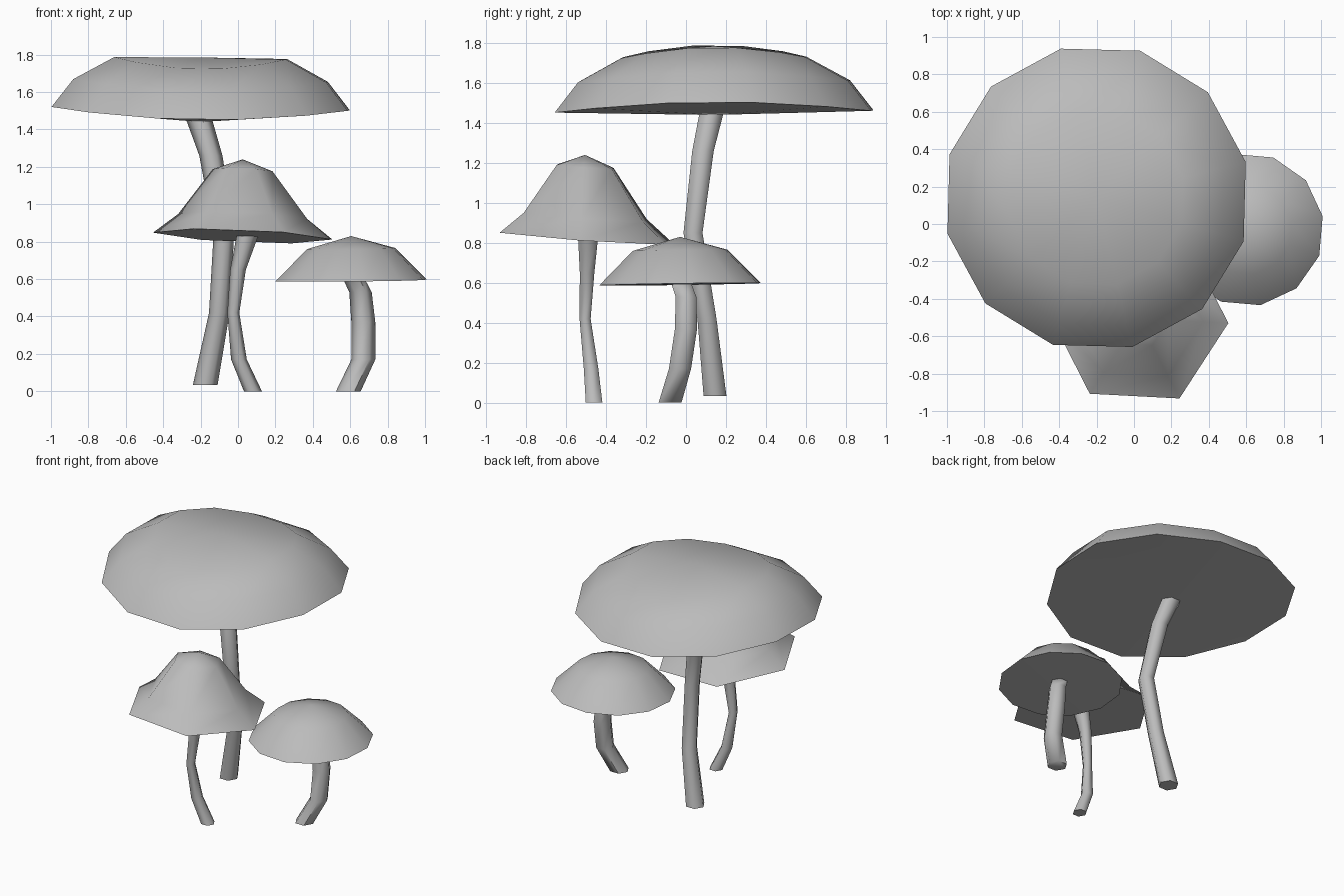
import bpy, bmesh
from math import cos, sin, radians, tau
from mathutils import Vector

cube = bpy.data.objects.get("Cube")
if cube:
    bpy.data.objects.remove(cube)

grey = bpy.data.materials.new("mushroom grey")
grey.use_nodes = True
tone = (0.5, 0.5, 0.5, 1)
grey.diffuse_color = tone
grey.node_tree.nodes["Principled BSDF"].inputs["Base Color"].default_value = tone


def finish(bm, name, angle):
    bmesh.ops.recalc_face_normals(bm, faces=bm.faces)
    mesh = bpy.data.meshes.new(name)
    bm.to_mesh(mesh)
    bm.free()
    mesh.materials.append(grey)
    obj = bpy.data.objects.new(name, mesh)
    bpy.context.scene.collection.objects.link(obj)
    bpy.ops.object.select_all(action='DESELECT')
    obj.select_set(True)
    bpy.context.view_layer.objects.active = obj
    bpy.ops.object.shade_smooth_by_angle(angle=radians(angle))


def bridge(bm, rings):
    for low, high in zip(rings, rings[1:]):
        for i in range(len(low)):
            j = (i + 1) % len(low)
            bm.faces.new((low[i], low[j], high[j], high[i]))


def fan(bm, ring, point):
    tip = bm.verts.new(point)
    for i, v in enumerate(ring):
        bm.faces.new((v, ring[(i + 1) % len(ring)], tip))


def cap(name, center, sides, turn, profile, apex, under, tilt=(0, 0), saddle=0, angle=50):
    """Lathe a (radius, height) profile; the rim tilts and sags like a saddle."""
    bm = bmesh.new()
    cx, cy = center
    rings = []
    for r, z in profile:
        ring = []
        for i in range(sides):
            a = radians(turn) + tau * i / sides
            dx, dy = r * cos(a), r * sin(a)
            h = z + tilt[0] * dx + tilt[1] * dy + saddle * cos(2 * a)
            ring.append(bm.verts.new((cx + dx, cy + dy, h)))
        rings.append(ring)
    bridge(bm, rings)
    fan(bm, rings[-1], (cx, cy, apex))
    fan(bm, rings[0], (cx, cy, under))
    finish(bm, name, angle)


def stem(name, path, sides=6):
    """Bent tube through (x, y, z, radius) stations."""
    bm = bmesh.new()
    points = [Vector(p[:3]) for p in path]
    rings = []
    for k, (x, y, z, r) in enumerate(path):
        ring = []
        for i in range(sides):
            a = tau * i / sides
            ring.append(bm.verts.new((x + r * cos(a), y + r * sin(a), z)))
        rings.append(ring)
    bridge(bm, rings)
    bm.faces.new(rings[0])
    bm.faces.new(rings[-1])
    finish(bm, name, 65)


# Tall mushroom with a wide, gently warped cap
cap("tall_cap", (-0.2, 0.14), 12, 13.5,
    [(0.82, 1.485), (0.70, 1.635), (0.475, 1.755)],
    apex=1.785, under=1.44, tilt=(-0.012, 0.005), saddle=0.03)
stem("tall_stem", [(-0.175, 0.145, 0.035, 0.066), (-0.10, 0.105, 0.42, 0.055),
                   (-0.075, 0.035, 0.85, 0.055), (-0.145, 0.085, 1.26, 0.062),
                   (-0.21, 0.13, 1.46, 0.07)])

# Pointed mushroom with a tilted six-sided cap
cap("pointed_cap", (0.025, -0.505), 6, -3,
    [(0.48, 0.83), (0.345, 0.935), (0.16, 1.182)],
    apex=1.24, under=0.83, tilt=(-0.042, -0.07))
stem("pointed_stem", [(0.08, -0.46, 0, 0.048), (0.005, -0.475, 0.17, 0.042),
                      (-0.025, -0.505, 0.42, 0.032), (0.0, -0.495, 0.65, 0.042),
                      (0.05, -0.49, 0.83, 0.058)])

# Short mushroom with a rounded cap
cap("short_cap", (0.605, -0.03), 12, 10,
    [(0.41, 0.593), (0.24, 0.763)],
    apex=0.83, under=0.59, tilt=(0.01, 0.015))
stem("short_stem", [(0.59, -0.08, 0, 0.066), (0.67, -0.03, 0.17, 0.064),
                    (0.67, 0.0, 0.37, 0.064), (0.655, 0.0, 0.53, 0.06),
                    (0.62, -0.025, 0.6, 0.058)])
